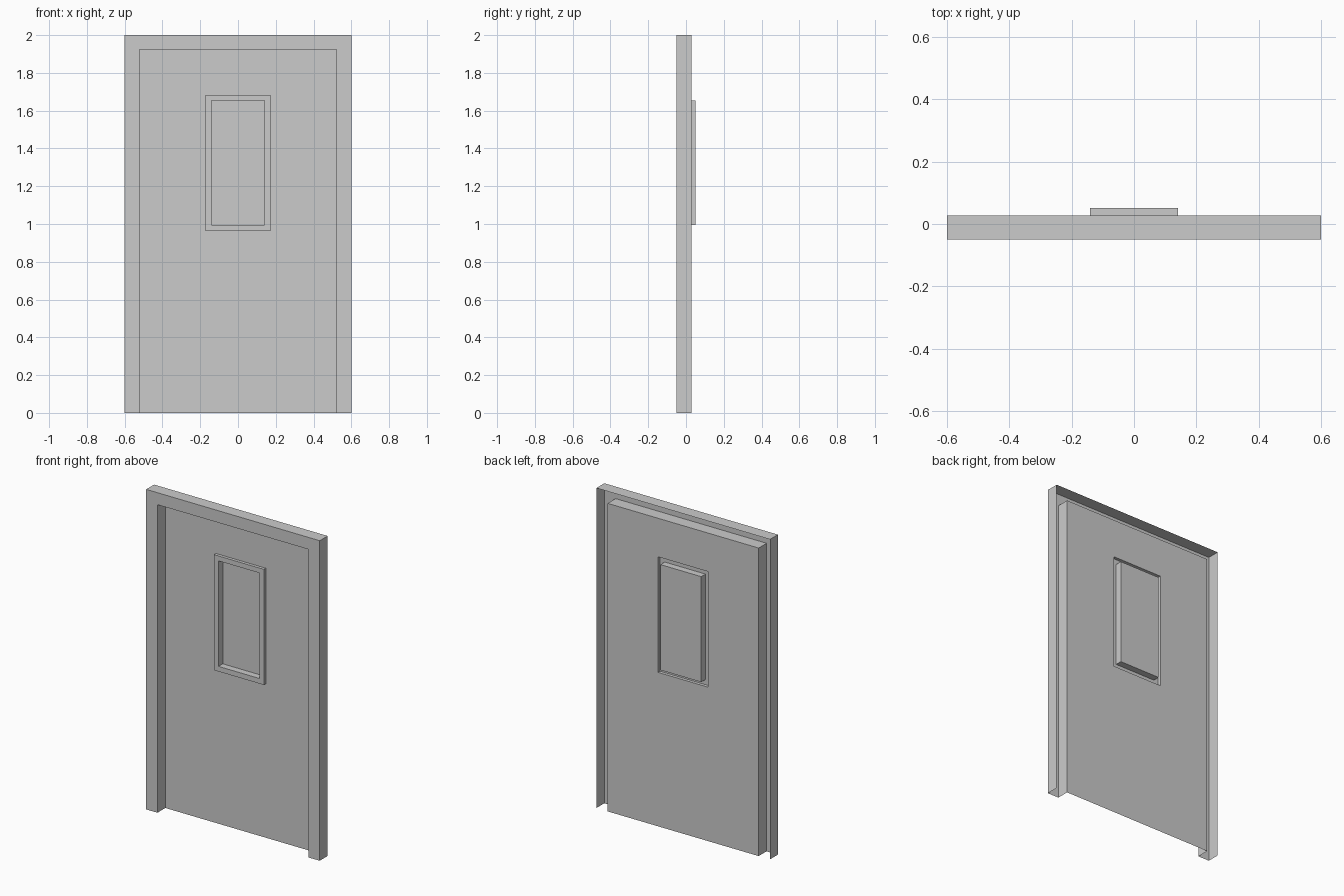
import bpy
import bmesh

if "Cube" in bpy.data.objects:
    bpy.data.objects.remove(bpy.data.objects["Cube"])

FRONT, SHEET, TRIM, GLASS = -0.05, 0.028, 0.009, 0.051


def outline(half_width, bottom, top, y):
    """Clockwise corners as seen from the front, starting bottom left."""
    w = half_width
    return [(-w, y, bottom), (-w, y, top), (w, y, top), (w, y, bottom)]


def sheet_part(name, outlines, closed=True, cap=False):
    """Thin pressed sheet: strips joining successive outlines, optional end face."""
    bm = bmesh.new()
    loops = [[bm.verts.new(p) for p in o] for o in outlines]
    for a, b in zip(loops, loops[1:]):
        for i in range(4 if closed else 3):
            j = (i + 1) % 4
            bm.faces.new((a[i], b[i], b[j], a[j]))
    if cap:
        bm.faces.new(loops[-1][::-1])
    mesh = bpy.data.meshes.new(name)
    bm.to_mesh(mesh)
    bm.free()
    obj = bpy.data.objects.new(name, mesh)
    bpy.context.collection.objects.link(obj)
    return obj


# Door frame: hollow channel over both sides and the top, open at back and feet
sheet_part("door_frame", [
    outline(0.60, 0, 2.0, SHEET),
    outline(0.60, 0, 2.0, FRONT),
    outline(0.522, 0, 1.925, FRONT),
    outline(0.522, 0, 1.925, SHEET),
], closed=False)

# Door leaf: flat sheet around the window opening
sheet_part("door_leaf", [
    outline(0.522, 0, 1.925, SHEET),
    outline(0.173, 0.962, 1.684, SHEET),
])

# Window trim: raised rim, then walls running back to the pane
sheet_part("window_trim", [
    outline(0.173, 0.962, 1.684, SHEET),
    outline(0.173, 0.962, 1.684, TRIM),
    outline(0.141, 0.994, 1.653, TRIM),
    outline(0.141, 0.994, 1.653, GLASS),
])

# Window pane
sheet_part("window_pane", [outline(0.141, 0.994, 1.653, GLASS)], cap=True)
